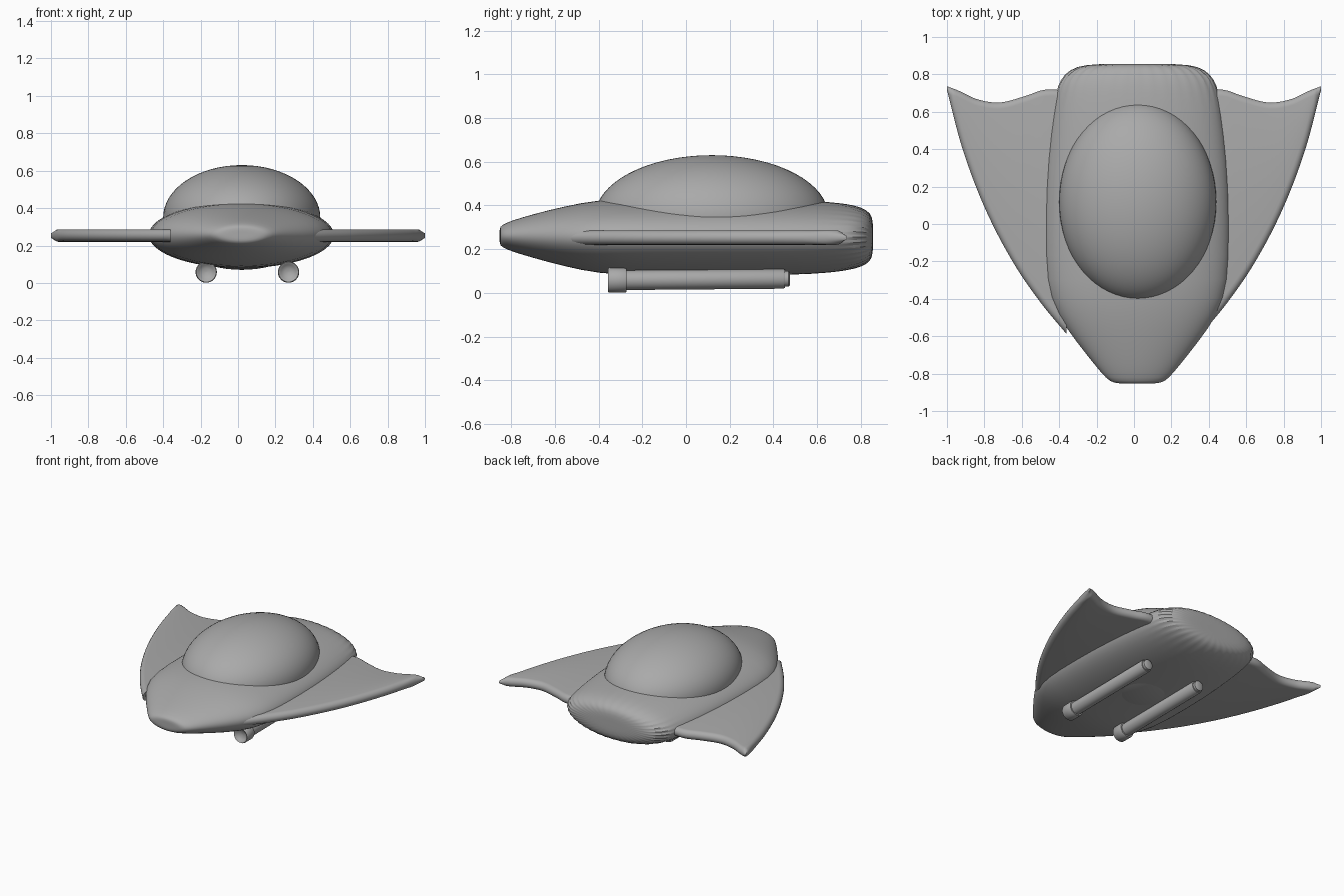
import bpy, bmesh, math

cube = bpy.data.objects.get("Cube")
if cube:
    bpy.data.objects.remove(cube, do_unlink=True)

grey = bpy.data.materials.new("hull grey")
grey.use_nodes = True
colour = (0.4, 0.4, 0.4, 1)
grey.diffuse_color = colour
grey.node_tree.nodes["Principled BSDF"].inputs["Base Color"].default_value = colour


def loft(name, rings, subdivide=0, angle=60):
    """Skin a list of equal-length point rings and cap both ends."""
    bm = bmesh.new()
    loops = [[bm.verts.new(p) for p in ring] for ring in rings]
    n = len(loops[0])
    for a, b in zip(loops, loops[1:]):
        for i in range(n):
            j = (i + 1) % n
            bm.faces.new((a[i], a[j], b[j], b[i]))
    bm.faces.new(loops[0])
    bm.faces.new(loops[-1])
    bmesh.ops.recalc_face_normals(bm, faces=bm.faces)
    mesh = bpy.data.meshes.new(name)
    bm.to_mesh(mesh)
    bm.free()
    mesh.materials.append(grey)
    obj = bpy.data.objects.new(name, mesh)
    bpy.context.collection.objects.link(obj)
    if subdivide:
        mod = obj.modifiers.new("smooth", 'SUBSURF')
        mod.levels = mod.render_levels = subdivide
    bpy.ops.object.select_all(action='DESELECT')
    bpy.context.view_layer.objects.active = obj
    obj.select_set(True)
    bpy.ops.object.shade_smooth_by_angle(angle=math.radians(angle))
    return obj


def ring_y(cx, y, cz, rx, rz, n, flute=0):
    """Ellipse facing along y; flute pulls every other point inward."""
    pts = []
    for i in range(n):
        t = math.tau * i / n
        k = 1 - flute * (i % 2)
        pts.append((cx + rx * k * math.cos(t), y, cz + rz * k * math.sin(t)))
    return pts


def spline(points, x):
    """Smooth interpolation through (x, y) points."""
    last = len(points) - 1
    i = next((k for k in range(last) if x <= points[k + 1][0]), last - 1)
    (x0, y0), (x1, y1) = points[i], points[i + 1]

    def slope(k):
        a, b = points[max(k - 1, 0)], points[min(k + 1, last)]
        return (b[1] - a[1]) / (b[0] - a[0])
    h = x1 - x0
    t = min(1, (x - x0) / h)
    return ((2*t**3 - 3*t*t + 1) * y0 + (t**3 - 2*t*t + t) * h * slope(i)
            + (3*t*t - 2*t**3) * y1 + (t**3 - t*t) * h * slope(i + 1))


# Hull: y, half width, bottom z, top z, flute depth
hull = [
    (-0.853, 0.03, 0.25, 0.27, 0), (-0.853, 0.10, 0.225, 0.295, 0),
    (-0.845, 0.145, 0.21, 0.31, 0), (-0.80, 0.19, 0.19, 0.33, 0),
    (-0.70, 0.27, 0.16, 0.36, 0), (-0.56, 0.38, 0.122, 0.395, 0),
    (-0.40, 0.475, 0.087, 0.427, 0), (-0.20, 0.497, 0.079, 0.433, 0),
    (0.20, 0.495, 0.079, 0.433, 0), (0.50, 0.467, 0.082, 0.427, 0),
    (0.66, 0.442, 0.092, 0.415, 0.0), (0.74, 0.43, 0.102, 0.408, 0.025),
    (0.80, 0.40, 0.115, 0.395, 0.05), (0.845, 0.335, 0.14, 0.37, 0.07),
    (0.856, 0.22, 0.18, 0.33, 0.07), (0.856, 0.04, 0.24, 0.27, 0),
]
loft("hull", [ring_y(0.018, y, (lo + hi) / 2, w, (hi - lo) / 2, 72, f)
              for y, w, lo, hi, f in hull], 1)

# Canopy dome
bpy.ops.mesh.primitive_uv_sphere_add(segments=64, ring_count=32,
                                     location=(0.02, 0.118, 0.35))
dome = bpy.context.object
dome.name = "canopy_dome"
dome.scale = (0.42, 0.534, 0.28)
dome.data.materials.append(grey)
bpy.ops.object.shade_smooth()

# Wings: leading and trailing edge y along the span
leading = [(0.36, -0.59), (0.5, -0.42), (0.65, -0.20), (0.8, 0.09),
           (0.92, 0.41), (1.0, 0.715)]
trailing = [(0.36, 0.715), (0.48, 0.718), (0.58, 0.685), (0.72, 0.65),
            (0.84, 0.668), (0.93, 0.71), (1.0, 0.737)]


def wing_section(x, side):
    front, back = spline(leading, x), spline(trailing, x)
    half = 0.033 * min(1, 0.35 + (1 - x) * 20)
    steep = (front - spline(leading, x - 0.01)) / 0.01
    chord = back - front
    lead_r = min(0.035 * math.hypot(1, steep), chord * 0.6)
    trail_r = min(0.035, chord * 0.4)
    pts = []
    for i in range(20):
        t = math.pi * (i % 10) / 9 - math.pi / 2
        if i < 10:
            y, z = back - trail_r + trail_r * math.cos(t), math.sin(t)
        else:
            y, z = front + lead_r - lead_r * math.cos(t), -math.sin(t)
        pts.append((side * x, y, 0.253 + half * z))
    return pts


for label, side in (("left", 1), ("right", -1)):
    loft(label + "_wing", [wing_section(0.36 + 0.64 * math.sin(math.pi / 2 * k / 36), side)
                           for k in range(37)], angle=50)

# Under-slung barrels: y, radius
barrel = [(-0.335, 0.004), (-0.338, 0.02), (-0.345, 0.038), (-0.355, 0.046),
          (-0.358, 0.053), (-0.352, 0.057), (-0.28, 0.057), (-0.272, 0.054),
          (-0.272, 0.045), (0.445, 0.045), (0.452, 0.042), (0.452, 0.036),
          (0.47, 0.036), (0.475, 0.030), (0.475, 0.004)]
for label, x in (("left", 0.27), ("right", -0.17)):
    loft(label + "_barrel", [ring_y(x, y, 0.058 + (0.006 if y > -0.272 else 0), r, r, 32)
                             for y, r in barrel], angle=40)
